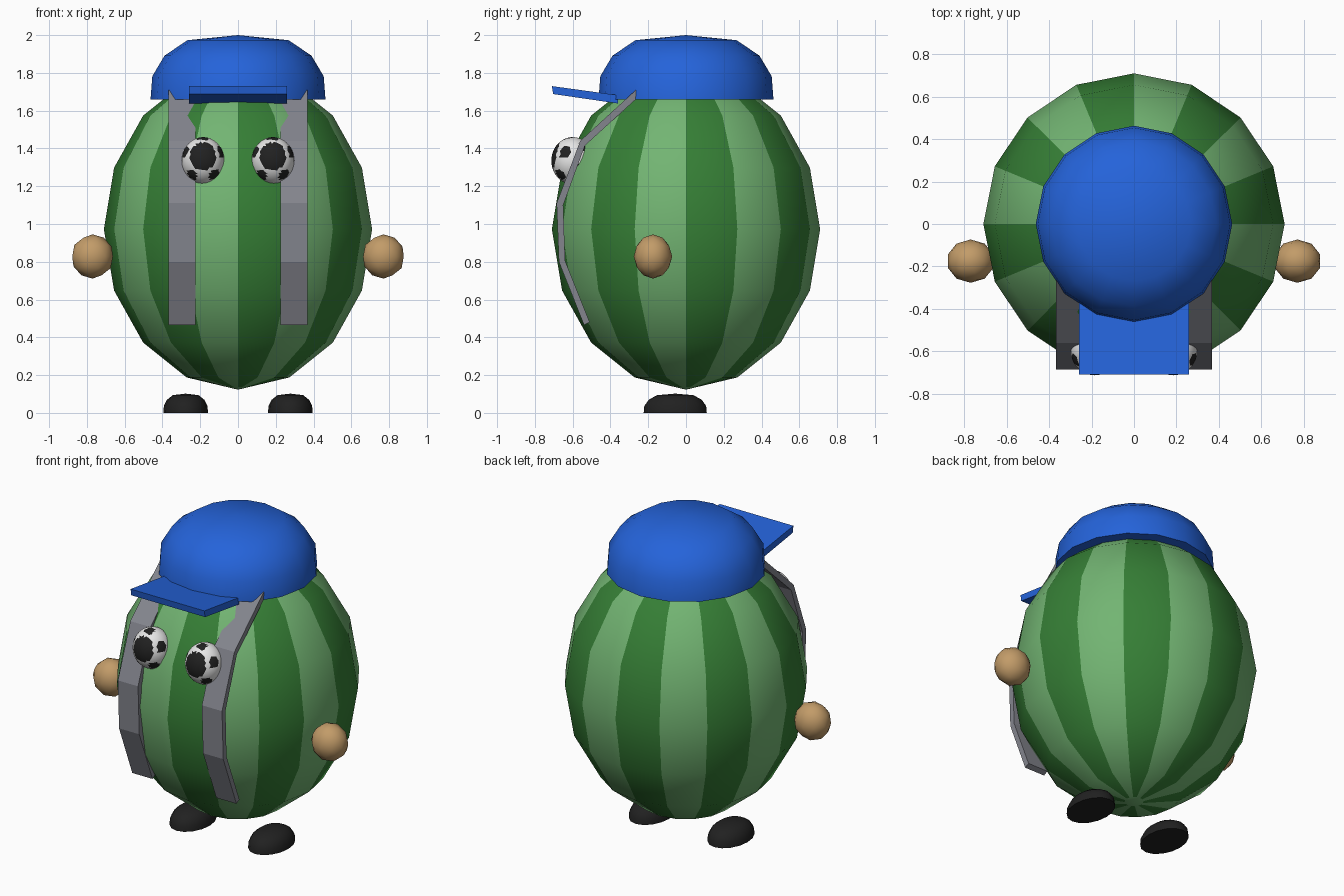
import bpy, bmesh, math
from mathutils import Vector, Matrix

if "Cube" in bpy.data.objects:
    bpy.data.objects.remove(bpy.data.objects["Cube"], do_unlink=True)


def material(name, r, g, b):
    m = bpy.data.materials.new(name)
    m.use_nodes = True
    m.diffuse_color = (r, g, b, 1)
    m.node_tree.nodes["Principled BSDF"].inputs["Base Color"].default_value = (r, g, b, 1)
    return m


LIGHT = material("light_green", 0.17, 0.46, 0.17)
DARK = material("dark_green", 0.036, 0.21, 0.036)
BLUE = material("cap_blue", 0.018, 0.125, 0.70)
GREY = material("strap_grey", 0.23, 0.235, 0.27)
TAN = material("hand_tan", 0.54, 0.33, 0.14)
BLACK = material("black", 0.015, 0.015, 0.015)
WHITE = material("eye_white", 0.80, 0.80, 0.80)


def finish(name, bm, mats, smooth=True):
    bmesh.ops.recalc_face_normals(bm, faces=bm.faces)
    mesh = bpy.data.meshes.new(name)
    bm.to_mesh(mesh)
    bm.free()
    for m in mats:
        mesh.materials.append(m)
    ob = bpy.data.objects.new(name, mesh)
    bpy.context.collection.objects.link(ob)
    if smooth:
        bpy.ops.object.select_all(action="DESELECT")
        ob.select_set(True)
        bpy.context.view_layer.objects.active = ob
        bpy.ops.object.shade_smooth_by_angle(angle=math.radians(50))
    return ob


def lathe(profile, sides=16):
    """Closed solid of revolution from (radius, height) points, bottom to top."""
    bm = bmesh.new()
    rings = []
    for r, z in profile:
        if r < 1e-4:
            rings.append([bm.verts.new((0, 0, z))] * sides)
        else:
            rings.append([bm.verts.new((r * math.cos(math.tau * i / sides),
                                        r * math.sin(math.tau * i / sides), z))
                          for i in range(sides)])
    for low, high in zip(rings, rings[1:]):
        for i in range(sides):
            j = (i + 1) % sides
            bm.faces.new(list(dict.fromkeys((low[i], low[j], high[j], high[i]))))
    if profile[0][0] > 1e-4:
        bm.faces.new(rings[0][::-1])
    return bm


# Striped body, with a small plain disc at the lower pole
RADIUS, HALF, MID = 0.71, 0.85, 0.973
arc = [(RADIUS * math.sin(math.pi * i / 8), MID - HALF * math.cos(math.pi * i / 8))
       for i in range(9)]
tip = [a + (b - a) * 0.2 for a, b in zip(arc[0], arc[1])]
bm = lathe([arc[0], tip] + arc[1:])
for f in bm.faces:
    c = f.calc_center_median()
    sector = math.floor(math.atan2(c.y, c.x) / (math.tau / 16))
    f.material_index = 1 if sector % 2 == 0 and c.z > tip[1] else 0
finish("body", bm, [LIGHT, DARK])

# Cap dome and feet share one dome profile
DOME = [(1, 0), (0.98, 0.36), (0.84, 0.68), (0.58, 0.92), (0, 1)]


def dome(name, size, place, mat):
    bm = lathe(DOME)
    bmesh.ops.transform(bm, verts=bm.verts,
                        matrix=Matrix.Translation(place) @ Matrix.Diagonal((*size, 1)))
    return finish(name, bm, [mat])


dome("cap_dome", (0.463, 0.463, 0.34), (0, 0, 1.66), BLUE)


def ribbon(name, outer, inner, x0, x1, mat):
    """Side outline in y and z, made of two matching edges, extruded across x."""
    bm = bmesh.new()
    rows = [[bm.verts.new((x, y, z)) for x, (y, z) in
             ((x0, o), (x1, o), (x1, i), (x0, i))] for o, i in zip(outer, inner)]
    for a, b in zip(rows, rows[1:]):
        for k in range(4):
            n = (k + 1) % 4
            bm.faces.new((a[k], a[n], b[n], b[k]))
    bm.faces.new(rows[0])
    bm.faces.new(rows[-1][::-1])
    return finish(name, bm, [mat], smooth=False)


# Cap brim
ribbon("cap_brim", [(-0.71, 1.73), (-0.36, 1.682)], [(-0.703, 1.688), (-0.36, 1.638)],
       -0.26, 0.26, BLUE)

STRAP_OUTER = [(-0.265, 1.71), (-0.56, 1.44), (-0.685, 1.11), (-0.673, 0.80), (-0.54, 0.465)]
STRAP_INNER = [(-0.26, 1.665), (-0.535, 1.415), (-0.65, 1.10), (-0.64, 0.805), (-0.51, 0.48)]


def ball(level, size, place, turn=Matrix()):
    bm = bmesh.new()
    bmesh.ops.create_icosphere(bm, subdivisions=level, radius=1)
    bmesh.ops.transform(bm, verts=bm.verts, matrix=turn)
    return bm, Matrix.Translation(place) @ Matrix.Diagonal((*size, 1))


def eye(name, side):
    # Patched ball: one large pupil to the front, smaller patches around it
    gaze = Vector((0, -0.97, 0.22)).normalized()
    up = Vector((1, 0, 0)).cross(gaze) * -1
    if up.z < 0:
        up = -up
    right = gaze.cross(up)
    polar = math.atan(2)
    patches = [-gaze]
    for i in range(5):
        a = math.tau * i / 5
        d = (up * math.cos(a) + right * math.sin(a)) * math.sin(polar) + gaze * math.cos(polar)
        patches += [d, -d]
    bm, place = ball(4, (0.113, 0.113, 0.125), (side * 0.185, -0.60, 1.335))
    for f in bm.faces:
        c = f.calc_center_median().normalized()
        if c.angle(gaze) < math.radians(38) or min(c.angle(p) for p in patches) < math.radians(16):
            f.material_index = 1
    bmesh.ops.transform(bm, verts=bm.verts, matrix=place)
    finish(name, bm, [WHITE, BLACK])


# Paired parts
for label, side in (("left", 1), ("right", -1)):
    ribbon(label + "_strap", STRAP_OUTER, STRAP_INNER, side * 0.225, side * 0.367, GREY)
    eye(label + "_eye", side)
    bm, place = ball(2, (0.113, 0.102, 0.117), (side * 0.77, -0.175, 0.828))
    bmesh.ops.transform(bm, verts=bm.verts, matrix=place)
    finish(label + "_hand", bm, [TAN])
    dome(label + "_foot", (0.118, 0.167, 0.102), (side * 0.277, -0.057, 0), BLACK)
